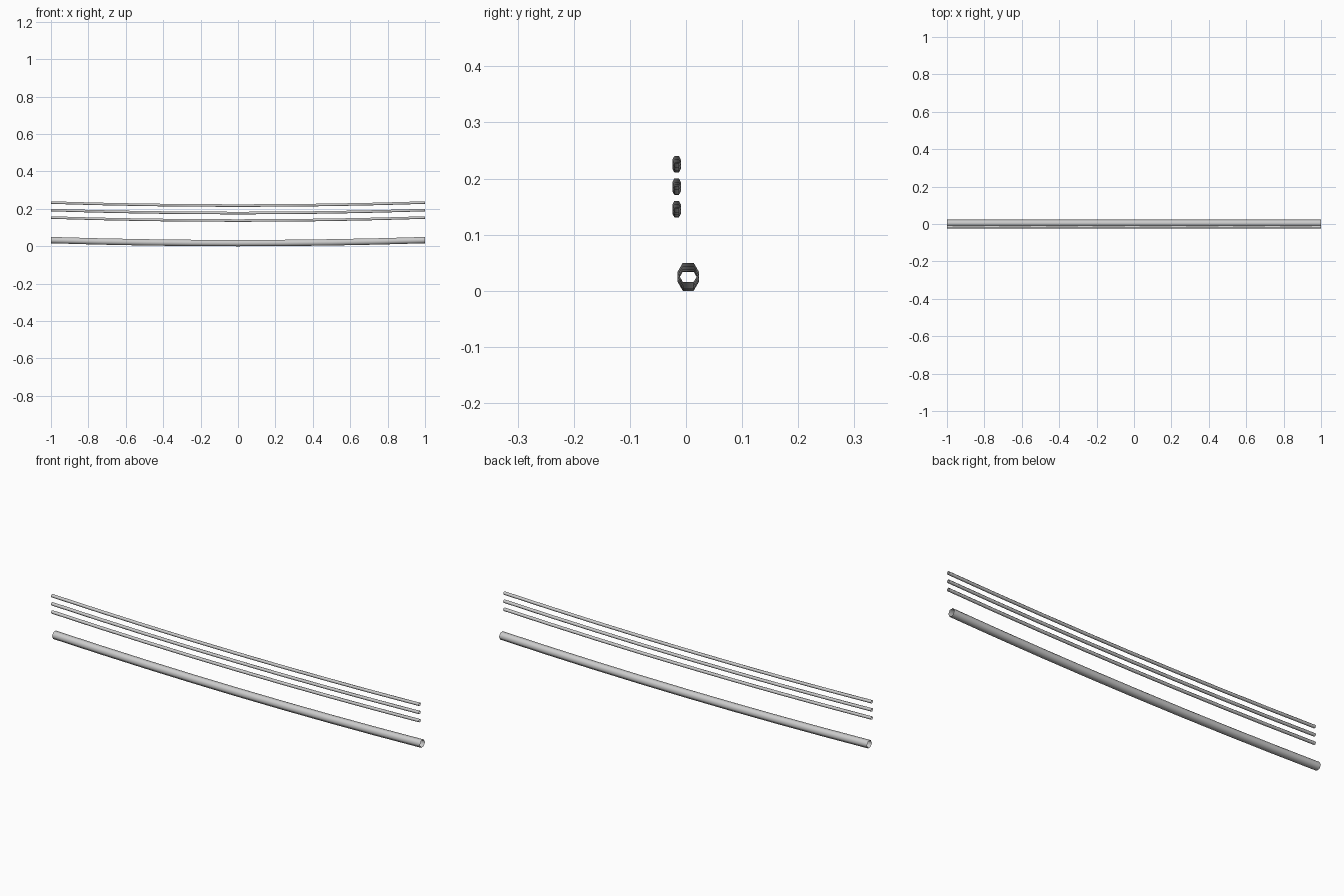
import bpy, math

if "Cube" in bpy.data.objects:
    bpy.data.objects.remove(bpy.data.objects["Cube"])

SEGMENTS = 8      # spans along each cable
SIDES = 6         # hexagonal section
SAG = 0.016       # drop at mid span


def cable(name, radius, y, z_mid):
    """Open-ended six-sided tube sagging along x, lowest centre height z_mid."""
    verts, faces = [], []
    for i in range(SEGMENTS + 1):
        x = -1 + 2 * i / SEGMENTS
        z = z_mid + SAG * x * x
        for k in range(SIDES):
            a = 2 * math.pi * k / SIDES
            verts.append((x, y + radius * math.cos(a), z + radius * math.sin(a)))
    for i in range(SEGMENTS):
        for k in range(SIDES):
            a, b = i * SIDES + k, i * SIDES + (k + 1) % SIDES
            faces.append((a, b, b + SIDES, a + SIDES))
    mesh = bpy.data.meshes.new(name)
    mesh.from_pydata(verts, [], faces)
    mesh.shade_smooth()
    obj = bpy.data.objects.new(name, mesh)
    bpy.context.collection.objects.link(obj)
    return obj


# Thick lower cable
R = 0.0195
cable("main_cable", R, 0.004, R * math.sin(math.pi / 3))

# Three thin wires stacked above it
for n, z in enumerate((0.1375, 0.1775, 0.2175)):
    cable(f"thin_wire_{n + 1}", 0.0078, -0.0167, z)
